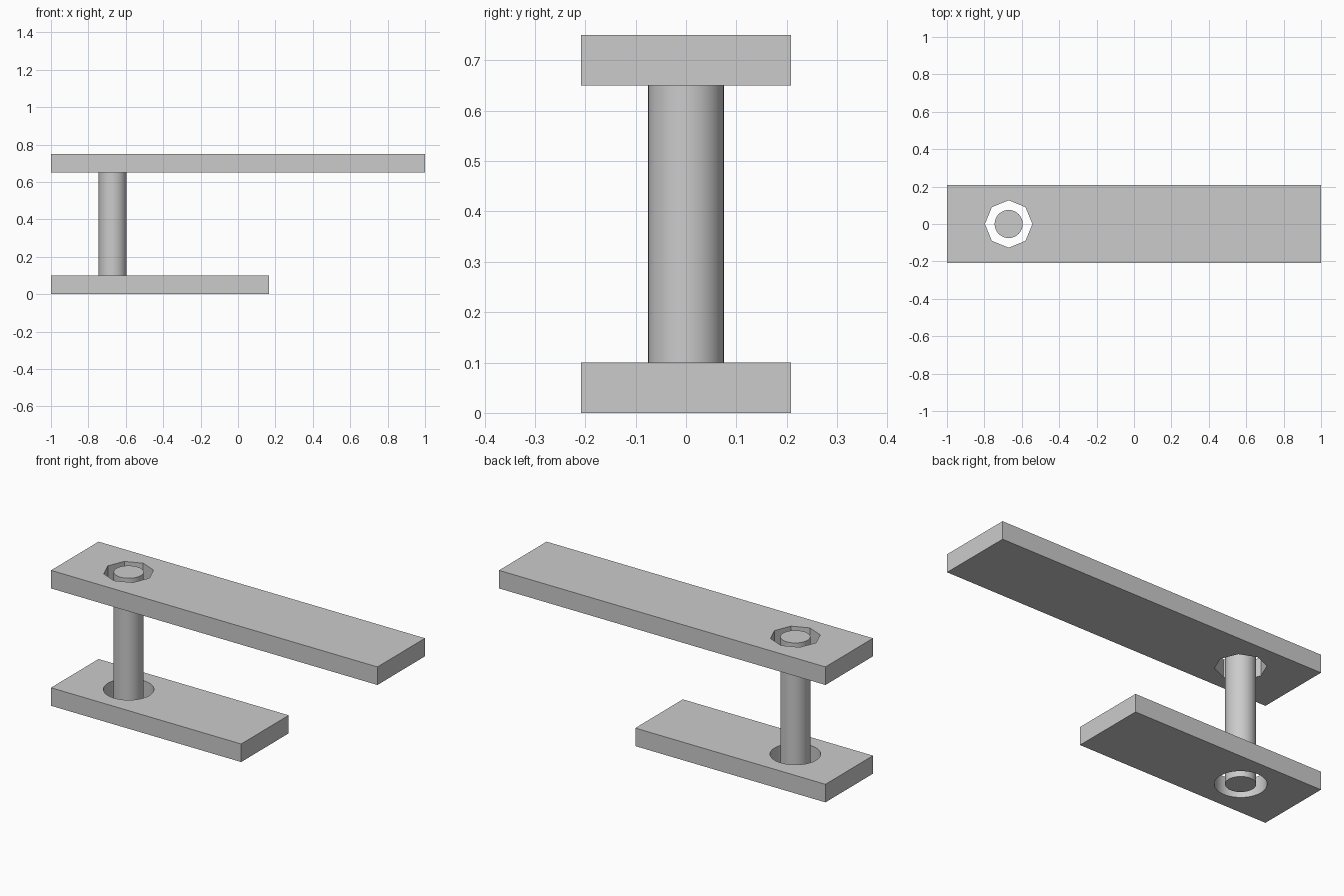
import bpy
import math

cube = bpy.data.objects.get("Cube")
if cube:
    bpy.data.objects.remove(cube, do_unlink=True)

grey = bpy.data.materials.new("light grey")
grey.use_nodes = True
colour = (0.6, 0.6, 0.6, 1)
grey.diffuse_color = colour
grey.node_tree.nodes["Principled BSDF"].inputs["Base Color"].default_value = colour

PIN_X = -0.67      # shared axis of the rod and both holes
HALF_WIDTH = 0.208
THICKNESS = 0.1
TOP = 0.75


def cylinder(name, radius, z0, z1, sides):
    bpy.ops.mesh.primitive_cylinder_add(
        vertices=sides, radius=radius, depth=z1 - z0,
        location=(PIN_X, 0, (z0 + z1) / 2))
    ob = bpy.context.object
    ob.name = name
    ob.data.materials.append(grey)
    return ob


def smooth(ob):
    bpy.ops.object.select_all(action='DESELECT')
    ob.select_set(True)
    bpy.context.view_layer.objects.active = ob
    bpy.ops.object.shade_smooth_by_angle(angle=math.radians(30))


def plate(name, x0, x1, z0, hole_sides):
    """A flat bar with a hole cut through it around the rod."""
    bpy.ops.mesh.primitive_cube_add(
        size=1, location=((x0 + x1) / 2, 0, z0 + THICKNESS / 2))
    ob = bpy.context.object
    ob.name = name
    ob.scale = (x1 - x0, HALF_WIDTH * 2, THICKNESS)
    bpy.ops.object.transform_apply(location=False, rotation=False, scale=True)
    ob.data.materials.append(grey)

    cutter = cylinder(name + "_cutter", 0.127, z0 - 0.05, z0 + THICKNESS + 0.05, hole_sides)
    cutter.hide_render = True
    cut = ob.modifiers.new("hole", 'BOOLEAN')
    cut.operation = 'DIFFERENCE'
    cut.solver = 'EXACT'
    cut.object = cutter
    bpy.context.view_layer.objects.active = ob
    bpy.ops.object.modifier_apply(modifier=cut.name)
    bpy.data.objects.remove(cutter, do_unlink=True)
    smooth(ob)


# Short lower bar with a round hole, long upper bar with an octagonal hole
plate("lower_bar", -1, 0.165, 0, 64)
plate("upper_bar", -1, 1, TOP - THICKNESS, 8)

# Rod standing in both holes, flush with the outer faces
smooth(cylinder("rod", 0.075, 0, TOP, 64))
